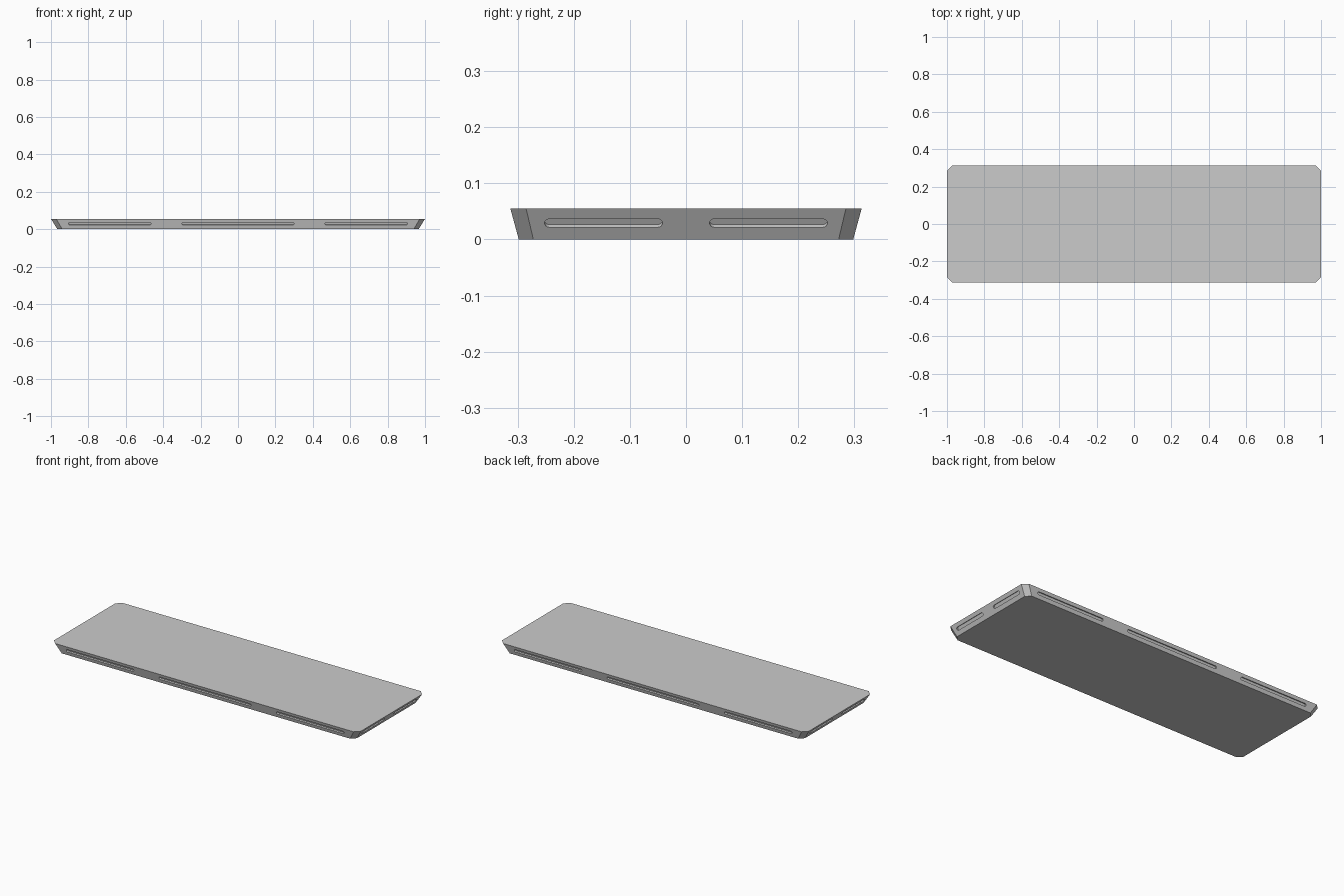
import bpy, bmesh, math
from mathutils import Vector

if "Cube" in bpy.data.objects:
    bpy.data.objects.remove(bpy.data.objects["Cube"])

H = 0.055            # slab thickness
TOP = (1.0, 0.313)   # half sizes at the top
BOT = (0.966, 0.298) # half sizes at the bottom


def outline(hx, hy, cx, cy, z):
    """Rectangle with clipped corners."""
    return [(hx, -hy + cy, z), (hx, hy - cy, z), (hx - cx, hy, z), (-hx + cx, hy, z),
            (-hx, hy - cy, z), (-hx, -hy + cy, z), (-hx + cx, -hy, z), (hx - cx, -hy, z)]


def loft(bm, a, b):
    """Closed prism between two matching rings."""
    va = [bm.verts.new(p) for p in a]
    vb = [bm.verts.new(p) for p in b]
    n = len(va)
    bm.faces.new(va[::-1])
    bm.faces.new(vb)
    for i in range(n):
        j = (i + 1) % n
        bm.faces.new((va[i], va[j], vb[j], vb[i]))


def finish(bm, name):
    bmesh.ops.recalc_face_normals(bm, faces=bm.faces[:])
    me = bpy.data.meshes.new(name)
    bm.to_mesh(me)
    bm.free()
    ob = bpy.data.objects.new(name, me)
    bpy.context.collection.objects.link(ob)
    return ob


# Tapered slab with clipped corners
bm = bmesh.new()
loft(bm, outline(*BOT, 0.026, 0.026, 0), outline(*TOP, 0.028, 0.028, H))
slab = finish(bm, "slab")


def add_slot(bm, side, axis, centre, half):
    """Round-ended slot cutter, sunk square to a sloping edge face."""
    out = Vector((side, 0, 0)) if axis == 0 else Vector((0, side, 0))
    along = Vector((0, 1, 0)) if axis == 0 else Vector((1, 0, 0))
    lo, hi = BOT[axis], TOP[axis]
    up = (out * (hi - lo) + Vector((0, 0, H))).normalized()
    normal = along.cross(up).normalized()
    if normal.dot(out) < 0:
        normal = -normal
    z = 0.029
    mid = out * (lo + (hi - lo) * z / H) + along * centre + Vector((0, 0, z))
    r = 0.0075 / up.z
    ring = []
    for s in (1, -1):
        for i in range(9):
            t = -math.pi / 2 + math.pi * i / 8
            ring.append(along * s * (half - r + r * math.cos(t)) + up * s * r * math.sin(t))
    loft(bm, [mid + p - normal * 0.009 for p in ring],
         [mid + p + normal * 0.01 for p in ring])


# Slots: three on each long edge, two on each short edge
bm = bmesh.new()
for side in (1, -1):
    for centre, half in ((-0.685, 0.22), (0, 0.30), (0.685, 0.22)):
        add_slot(bm, side, 1, centre, half)
    for centre in (-0.147, 0.147):
        add_slot(bm, side, 0, centre, 0.105)
cutter = finish(bm, "slot_cutter")
cutter.hide_render = True

mod = slab.modifiers.new("slots", 'BOOLEAN')
mod.operation = 'DIFFERENCE'
mod.solver = 'EXACT'
mod.object = cutter
bpy.context.view_layer.objects.active = slab
slab.select_set(True)
bpy.ops.object.modifier_apply(modifier=mod.name)
bpy.data.objects.remove(cutter)
bpy.ops.object.shade_smooth_by_angle(angle=math.radians(25))
